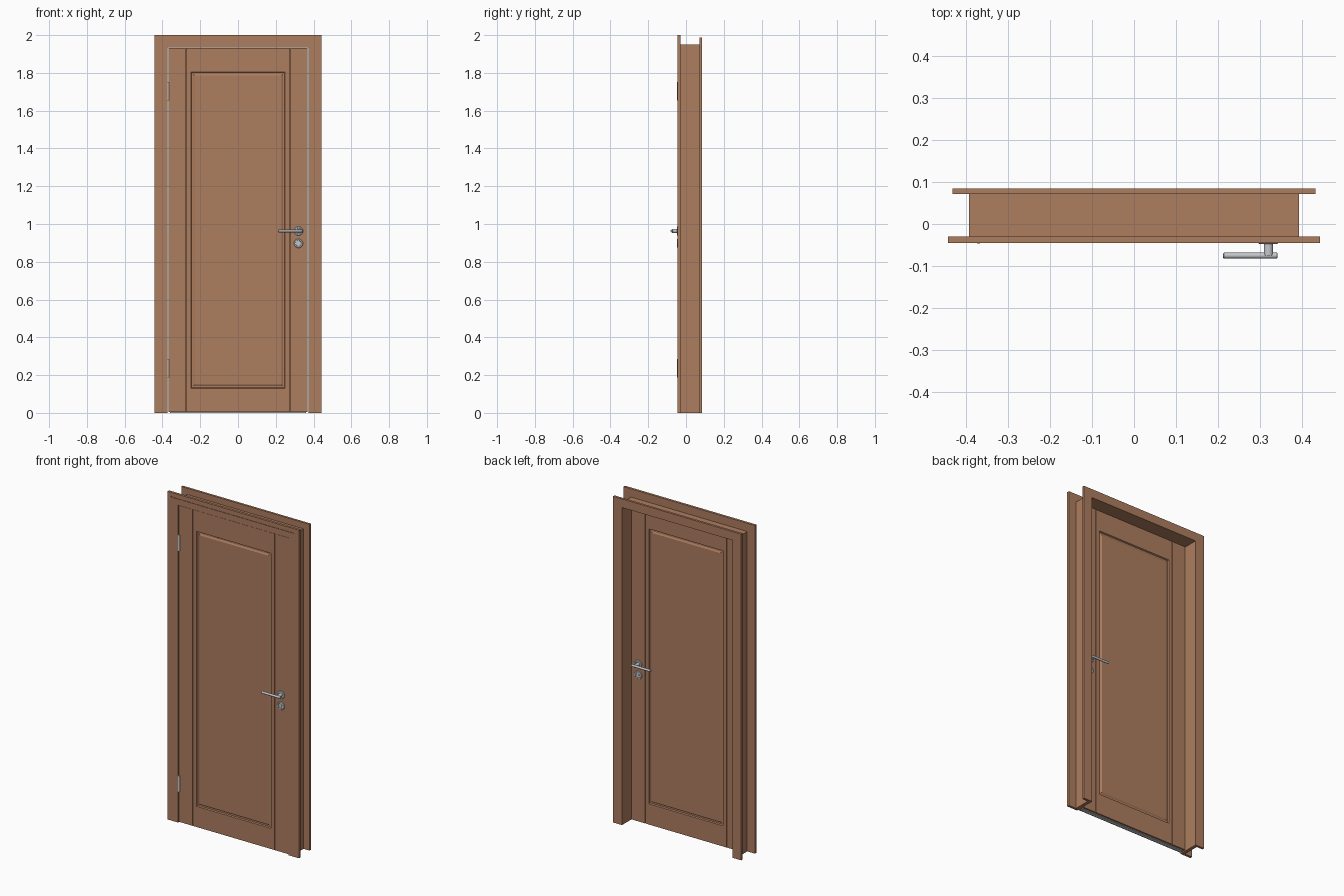
import bpy, bmesh, math
from mathutils import Vector

if "Cube" in bpy.data.objects:
    bpy.data.objects.remove(bpy.data.objects["Cube"])


def material(name, rgb):
    m = bpy.data.materials.new(name)
    m.diffuse_color = (*rgb, 1)
    m.use_nodes = True
    m.node_tree.nodes["Principled BSDF"].inputs["Base Color"].default_value = m.diffuse_color
    return m


WOOD = material("brown wood", (0.42, 0.205, 0.115))
STEEL = material("brushed steel", (0.56, 0.58, 0.60))


def finish(name, bm, mat, smooth=False):
    bmesh.ops.recalc_face_normals(bm, faces=bm.faces)
    me = bpy.data.meshes.new(name)
    bm.to_mesh(me)
    bm.free()
    ob = bpy.data.objects.new(name, me)
    bpy.context.collection.objects.link(ob)
    me.materials.append(mat)
    if smooth:
        bpy.ops.object.select_all(action='DESELECT')
        ob.select_set(True)
        bpy.context.view_layer.objects.active = ob
        bpy.ops.object.shade_smooth_by_angle(angle=math.radians(35))
    return ob


def box(name, x0, x1, y0, y1, z0, z1, mat):
    bm = bmesh.new()
    bmesh.ops.create_cube(bm, size=1)
    for v in bm.verts:
        v.co = ((x0 + x1) / 2 + v.co.x * (x1 - x0),
                (y0 + y1) / 2 + v.co.y * (y1 - y0),
                (z0 + z1) / 2 + v.co.z * (z1 - z0))
    return finish(name, bm, mat)


def portal(name, outer, inner, top, inner_top, y0, y1):
    """Upside-down U frame extruded along y."""
    pts = [(-outer, 0), (-inner, 0), (-inner, inner_top), (inner, inner_top),
           (inner, 0), (outer, 0), (outer, top), (-outer, top)]
    bm = bmesh.new()
    f = bm.faces.new([bm.verts.new((x, y0, z)) for x, z in pts])
    new = bmesh.ops.extrude_face_region(bm, geom=[f])["geom"]
    bmesh.ops.translate(bm, vec=(0, y1 - y0, 0),
                        verts=[g for g in new if isinstance(g, bmesh.types.BMVert)])
    return finish(name, bm, WOOD)


def lathe(name, profile, origin, axis, steps=32):
    """Spin (radius, height) points around an axis."""
    bm = bmesh.new()
    vs = [bm.verts.new((r, 0, h)) for r, h in profile]
    edges = [bm.edges.new(p) for p in zip(vs, vs[1:])]
    bmesh.ops.spin(bm, geom=vs + edges, cent=(0, 0, 0), axis=(0, 0, 1),
                   angle=2 * math.pi, steps=steps)
    bmesh.ops.remove_doubles(bm, verts=bm.verts, dist=1e-5)
    rot = Vector((0, 0, 1)).rotation_difference(Vector(axis)).to_matrix()
    for v in bm.verts:
        v.co = rot @ v.co + Vector(origin)
    return finish(name, bm, STEEL, smooth=True)


# frame: lining between a front and a back casing
front_casing = portal("front_casing", 0.443, 0.372, 2.0, 1.935, -0.045, -0.03)
portal("jamb_lining", 0.392, 0.372, 1.95, 1.935, -0.03, 0.071)
portal("back_casing", 0.432, 0.372, 1.988, 1.935, 0.071, 0.085)

# shallow groove across the head of the front casing
cutter = box("groove_cutter", -0.42, 0.417, -0.05, -0.042, 1.971, 1.977, WOOD)
cutter.hide_render = True
cutter.hide_viewport = True
cut = front_casing.modifiers.new("groove", 'BOOLEAN')
cut.operation = 'DIFFERENCE'
cut.object = cutter
cut.solver = 'EXACT'

# door leaf: two stiles and a centre board with a moulded panel on both sides
YF, YB, ZB, ZT = -0.041, 0.001, 0.004, 1.932
for side, tag in ((-1, "left"), (1, "right")):
    xs = sorted((side * 0.277, side * 0.368))
    box(tag + "_stile", *xs, YF, YB, ZB, ZT, WOOD)

bm = bmesh.new()
# half-width, bottom, top, depth below the board surface
rings = [(0.274, ZB, ZT, 0), (0.250, 0.130, 1.806, 0), (0.246, 0.134, 1.802, 0.007),
         (0.238, 0.142, 1.794, 0.007), (0.230, 0.150, 1.786, 0.002)]
outer = []
for y, s in ((YF, 1), (YB, -1)):
    prev = None
    for w, z0, z1, d in rings:
        loop = [bm.verts.new((x, y + s * d, z))
                for x, z in ((-w, z0), (w, z0), (w, z1), (-w, z1))]
        if prev:
            for i in range(4):
                j = (i + 1) % 4
                bm.faces.new((prev[i], prev[j], loop[j], loop[i]))
        else:
            outer.append(loop)
        prev = loop
    bm.faces.new(prev)
for i in range(4):
    j = (i + 1) % 4
    bm.faces.new((outer[0][i], outer[0][j], outer[1][j], outer[1][i]))
finish("panel_board", bm, WOOD)
box("stile_core", -0.36, 0.36, YF + 0.012, YB - 0.012, ZB + 0.002, ZT - 0.002, WOOD)

# steel drop seal under the door
box("bottom_seal", -0.36, 0.36, -0.03, -0.01, 0, 0.006, STEEL)

# hinge knuckles
for tag, z in (("lower", 0.188), ("upper", 1.655)):
    lathe(tag + "_hinge", [(0, 0), (0.006, 0), (0.006, 0.098), (0, 0.098)],
          (-0.370, -0.041, z), (0, 0, 1), 16)

# handle set on each face
rose = [(0.024, 0), (0.024, 0.004), (0.022, 0.006), (0.016, 0.006), (0.015, 0.003), (0, 0.003)]
rod = [(0, 0), (0.005, 0), (0.007, 0.002), (0.007, 0.128), (0.005, 0.13), (0, 0.13)]
for tag, y, s in (("front", YF, -1), ("back", YB, 1)):
    lathe(tag + "_handle_rose", rose, (0.32, y, 0.963), (0, s, 0))
    lathe(tag + "_keyhole_rose", rose, (0.32, y, 0.897), (0, s, 0))
    lathe(tag + "_lock_barrel", [(0, 0), (0.008, 0), (0.008, 0.006), (0, 0.006)],
          (0.32, y, 0.897), (0, s, 0), 20)
    lathe(tag + "_handle_neck", [(0, 0), (0.011, 0), (0.011, 0.034), (0, 0.034)],
          (0.32, y, 0.963), (0, s, 0), 24)
    lathe(tag + "_lever", rod, (0.212, y + s * 0.034, 0.963), (1, 0, 0), 20)
